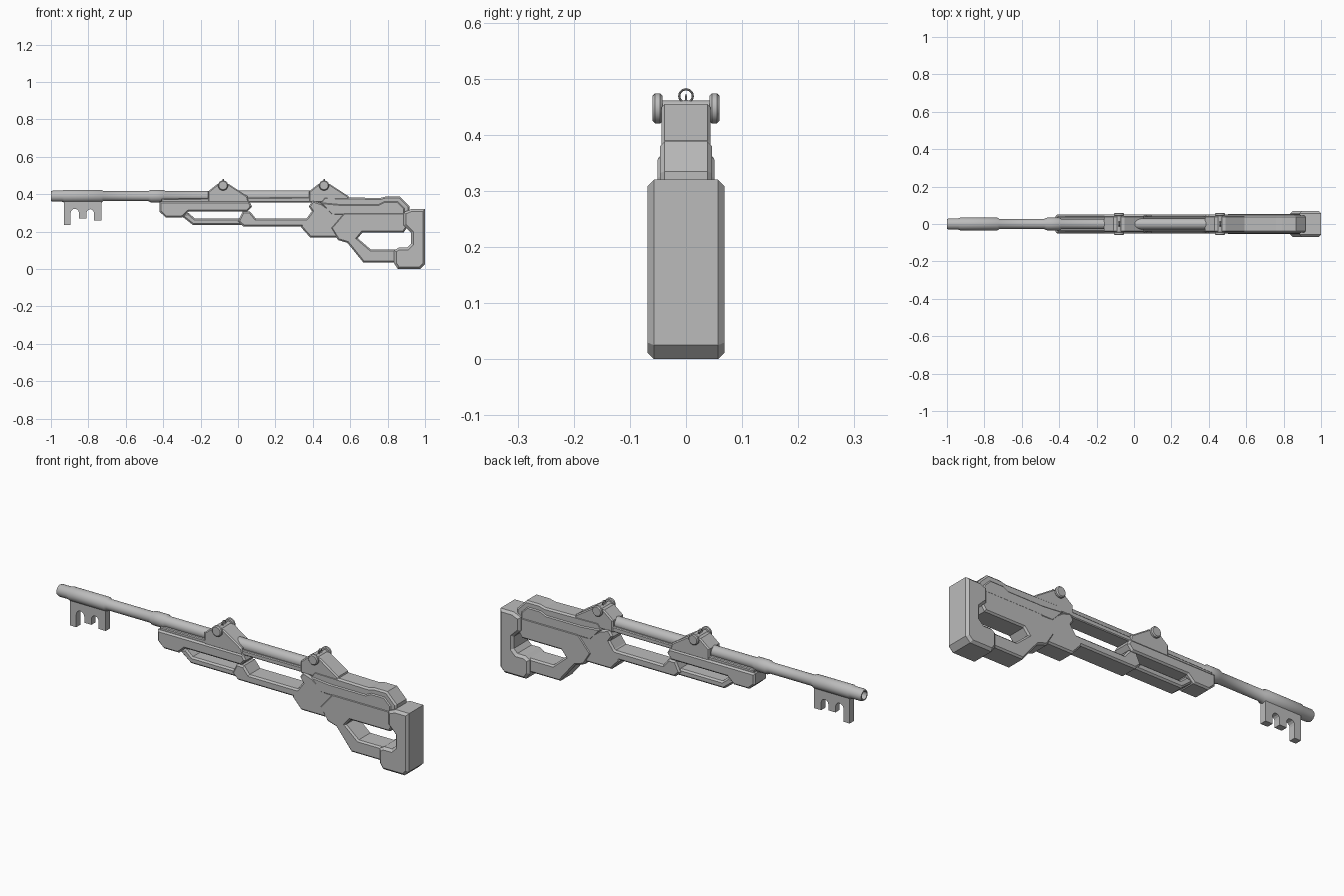
import bpy, bmesh, math
from mathutils import Matrix, Vector

cube = bpy.data.objects.get("Cube")
if cube:
    bpy.data.objects.remove(cube, do_unlink=True)

grey = bpy.data.materials.new("plain grey")
grey.use_nodes = True
grey.diffuse_color = (0.5, 0.5, 0.5, 1)
grey.node_tree.nodes["Principled BSDF"].inputs["Base Color"].default_value = (0.5, 0.5, 0.5, 1)


def add_object(name, bm, smooth=False):
    bmesh.ops.recalc_face_normals(bm, faces=bm.faces)
    mesh = bpy.data.meshes.new(name)
    bm.to_mesh(mesh)
    bm.free()
    mesh.materials.append(grey)
    obj = bpy.data.objects.new(name, mesh)
    bpy.context.collection.objects.link(obj)
    if smooth:
        bpy.ops.object.select_all(action='DESELECT')
        obj.select_set(True)
        bpy.context.view_layer.objects.active = obj
        bpy.ops.object.shade_smooth_by_angle(angle=math.radians(35))
    return obj


def plate(name, outline, half, chamfer=0.008):
    """Side profile in x, z extruded to both sides, with chamfered rims."""
    bm = bmesh.new()
    face = bm.faces.new([bm.verts.new((x, -half, z)) for x, z in outline])
    out = bmesh.ops.extrude_face_region(bm, geom=[face])
    moved = [v for v in out["geom"] if isinstance(v, bmesh.types.BMVert)]
    bmesh.ops.translate(bm, verts=moved, vec=(0, 2 * half, 0))
    if chamfer:
        rims = [e for e in bm.edges if abs(e.verts[0].co.y - e.verts[1].co.y) < 1e-5]
        bmesh.ops.bevel(bm, geom=rims, offset=chamfer, segments=1, affect='EDGES')
    return add_object(name, bm)


def lathe(name, profile, place, steps=24):
    """Profile of (distance along x, radius) spun about x, then placed."""
    bm = bmesh.new()
    verts = [bm.verts.new((x, 0, r)) for x, r in profile]
    edges = [bm.edges.new(pair) for pair in zip(verts, verts[1:])]
    bmesh.ops.spin(bm, geom=verts + edges, cent=(0, 0, 0), axis=(1, 0, 0),
                   angle=math.tau, steps=steps, use_duplicate=False)
    bmesh.ops.remove_doubles(bm, verts=bm.verts, dist=1e-5)
    bmesh.ops.transform(bm, matrix=place, verts=bm.verts)
    return add_object(name, bm, smooth=True)


# Barrel with hollow muzzle, sleeve and collar
lathe("barrel", [(-0.9, 0), (-0.9, 0.02), (-1, 0.02), (-1, 0.026), (-0.99, 0.03),
                 (-0.94, 0.03), (-0.93, 0.034), (-0.73, 0.034), (-0.72, 0.027),
                 (-0.48, 0.027), (-0.465, 0.034), (-0.4, 0.034), (-0.39, 0.028),
                 (-0.1, 0.028), (-0.08, 0.03), (0.5, 0.03), (0.5, 0)],
      Matrix.Translation((0, 0, 0.39)))


# Key bit: three teeth with arched notches
def arch(left, right, base):
    r = (right - left) / 2
    return [((left + right) / 2 - r * math.cos(math.pi * i / 6),
             base + r * math.sin(math.pi * i / 6)) for i in range(7)]


plate("key_bit", [(-0.93, 0.37), (-0.93, 0.235), (-0.895, 0.235)]
      + arch(-0.895, -0.85, 0.3) + [(-0.85, 0.27), (-0.81, 0.27)]
      + arch(-0.81, -0.77, 0.3) + [(-0.77, 0.26), (-0.73, 0.26), (-0.73, 0.37)],
      0.017, 0)

# Fore-end, lower rail and middle frame
plate("fore_end", [(-0.42, 0.362), (-0.42, 0.307), (-0.385, 0.275), (-0.30, 0.275),
                   (-0.265, 0.307), (0.05, 0.307), (0.075, 0.335), (0.06, 0.362)], 0.05)
plate("lower_rail", [(-0.31, 0.29), (-0.24, 0.235), (0.03, 0.235), (0.03, 0.27),
                     (-0.23, 0.27), (-0.265, 0.3)], 0.04)
plate("middle_frame", [(0, 0.255), (0.025, 0.307), (0.065, 0.307), (0.095, 0.27),
                       (0.4, 0.27), (0.4, 0.227), (0.03, 0.227)], 0.05)
plate("barrel_bed", [(-0.41, 0.35), (-0.41, 0.375), (0.5, 0.385), (0.5, 0.357),
                     (0.06, 0.357)], 0.04, 0.004)

# Receiver and rear cover
plate("receiver", [(0.395, 0.31), (0.378, 0.335), (0.4, 0.367), (0.45, 0.35),
                   (0.52, 0.3), (0.6, 0.3), (0.6, 0.17), (0.385, 0.17),
                   (0.338, 0.222), (0.338, 0.25), (0.37, 0.275)], 0.05)
plate("rear_cover", [(0.42, 0.33), (0.46, 0.385), (0.76, 0.38), (0.79, 0.388),
                     (0.865, 0.388), (0.918, 0.335), (0.918, 0.28), (0.5, 0.28)], 0.046)
plate("cover_panel", [(0.44, 0.355), (0.55, 0.345), (0.75, 0.345), (0.78, 0.36),
                      (0.855, 0.36), (0.89, 0.325), (0.89, 0.29), (0.5, 0.29)], 0.051, 0.005)

# Open shoulder stock and butt pad
plate("stock", [(0.495, 0.22), (0.565, 0.302), (0.885, 0.302), (0.925, 0.255),
                (0.885, 0.195), (0.665, 0.195), (0.64, 0.165), (0.71, 0.105),
                (0.85, 0.105), (0.85, 0.035), (0.67, 0.035), (0.585, 0.14),
                (0.535, 0.155)], 0.054)
plate("butt_pad", [(0.885, 0.303), (0.925, 0.32), (1, 0.32), (1, 0.025), (0.975, 0),
                   (0.855, 0), (0.835, 0.03), (0.835, 0.1), (0.86, 0.115),
                   (0.905, 0.115), (0.925, 0.135), (0.925, 0.195), (0.885, 0.235)],
      0.069, 0.012)

# Two sight mounts, each with a pair of side knobs, a ring and a bead post
for label, cx, tilt in (("front", -0.08, 1), ("rear", 0.46, 1)):
    plate(label + "_sight_mount",
          [(cx - 0.08, 0.355), (cx - 0.08, 0.415), (cx - 0.03, 0.455),
           (cx + 0.03, 0.455), (cx + 0.13, 0.39), (cx + 0.14, 0.355)], 0.044, 0.006)
    for side, sign in (("left", 1), ("right", -1)):
        turn = Matrix.Translation((cx, 0, 0.447)) @ Matrix.Rotation(sign * math.pi / 2, 4, 'Z')
        lathe(f"{label}_{side}_sight_knob",
              [(0, 0), (0, 0.014), (0.042, 0.014), (0.042, 0.023), (0.046, 0.027),
               (0.055, 0.027), (0.06, 0.022), (0.06, 0)], turn)
    ring = [(0.004 * math.cos(math.tau * i / 8), 0.012 + 0.002 * math.sin(math.tau * i / 8))
            for i in range(9)]
    lathe(label + "_sight_ring", ring, Matrix.Translation((cx, 0, 0.469)))
    bm = bmesh.new()
    bmesh.ops.create_cone(bm, cap_ends=True, segments=8, radius1=0.004, radius2=0.001,
                          depth=0.025, matrix=Matrix.Translation((cx, 0, 0.46)))
    add_object(label + "_sight_post", bm)
